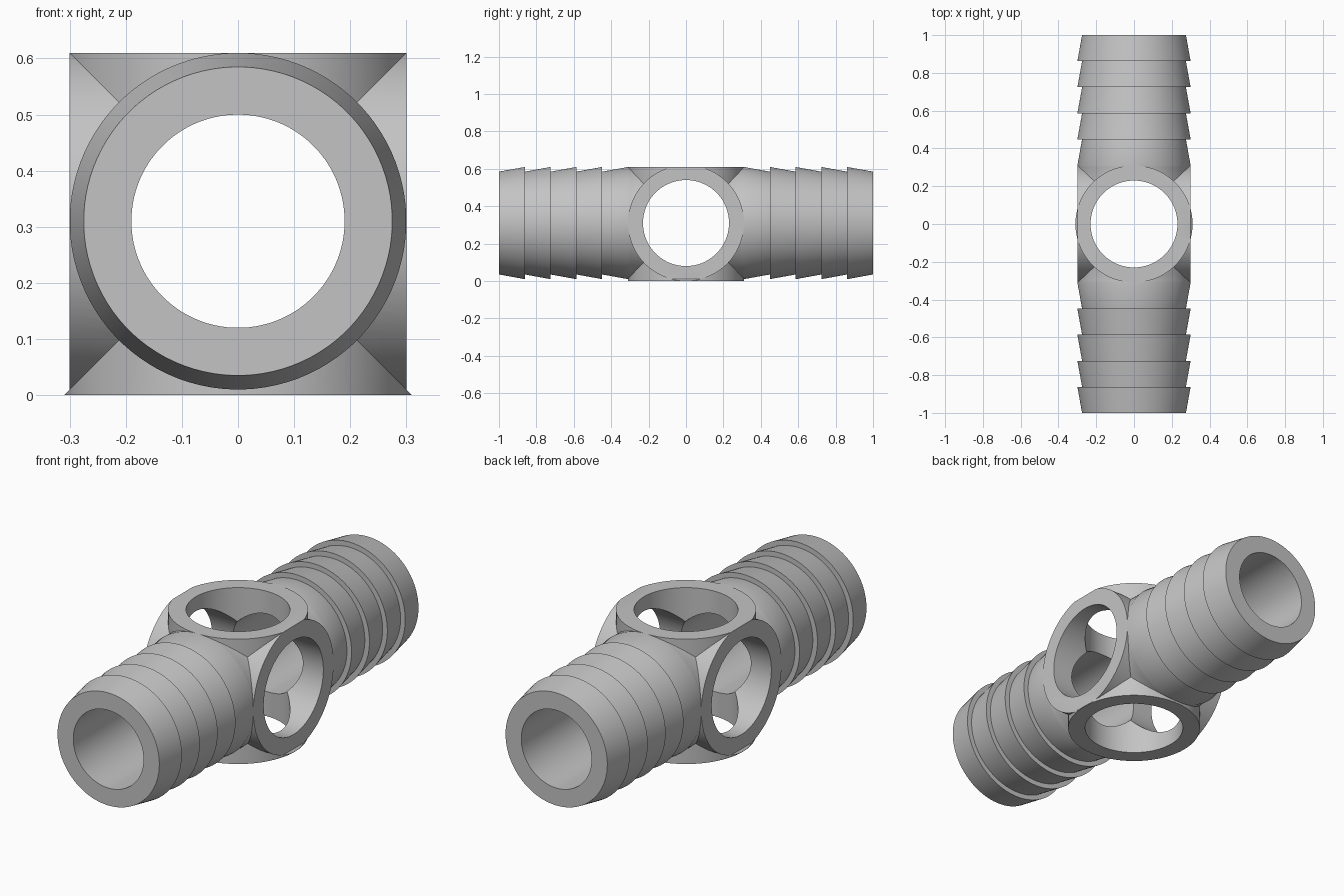
import bpy, bmesh, math
from mathutils import Matrix

SEG = 96
AXIS_Z = 0.31          # height of the pipe centre line
HUB_R, HUB_BORE = 0.31, 0.23
BARB_TIP, BARB_ROOT, PIPE_BORE = 0.30, 0.275, 0.19
BARBS = 5

cube = bpy.data.objects.get("Cube")
if cube:
    bpy.data.objects.remove(cube, do_unlink=True)

grey = bpy.data.materials.new("grey plastic")
grey.use_nodes = True
colour = (0.55, 0.55, 0.55, 1)
grey.diffuse_color = colour
grey.node_tree.nodes["Principled BSDF"].inputs["Base Color"].default_value = colour


def finish(name, bm):
    bmesh.ops.recalc_face_normals(bm, faces=bm.faces)
    mesh = bpy.data.meshes.new(name)
    bm.to_mesh(mesh)
    bm.free()
    mesh.materials.append(grey)
    obj = bpy.data.objects.new(name, mesh)
    obj.location.z = AXIS_Z
    bpy.context.collection.objects.link(obj)
    return obj


def turned(name, profile, axis):
    """Closed solid turned from (radius, distance) points around an axis."""
    bm = bmesh.new()
    rings = []
    for r, d in profile:
        rings.append([bm.verts.new((r * math.cos(a), r * math.sin(a), d))
                      for a in (2 * math.pi * (i + 0.5) / SEG for i in range(SEG))])
    for low, high in zip(rings, rings[1:]):
        for i in range(SEG):
            j = (i + 1) % SEG
            bm.faces.new((low[i], low[j], high[j], high[i]))
    bm.faces.new(rings[0][::-1])
    bm.faces.new(rings[-1])
    turn = {"x": Matrix.Rotation(math.pi / 2, 4, "Y"),
            "y": Matrix.Rotation(-math.pi / 2, 4, "X"),
            "z": Matrix.Identity(4)}[axis]
    bm.transform(turn)
    return finish(name, bm)


def rod(name, radius, half, axis):
    return turned(name, [(radius, -half), (radius, half)], axis)


def combine(target, tool, operation):
    mod = target.modifiers.new(operation.lower(), "BOOLEAN")
    mod.operation, mod.solver, mod.object = operation, "EXACT", tool
    bpy.context.view_layer.objects.active = target
    bpy.ops.object.modifier_apply(modifier=mod.name)
    bpy.data.objects.remove(tool, do_unlink=True)


# Hub: two crossing cylinders trimmed by a block with a slightly flared foot
fitting = rod("barbed_cross_fitting", HUB_R, 0.5, "x")
combine(fitting, rod("upright_hub", HUB_R, 0.5, "z"), "UNION")
bm = bmesh.new()
outline = [(-0.3, 0.3), (0.3, 0.3), (0.3, -0.3), (0.31, -0.31), (-0.31, -0.31), (-0.3, -0.3)]
face = bm.faces.new([bm.verts.new((x, -0.5, z)) for x, z in outline])
side = bmesh.ops.extrude_face_region(bm, geom=[face])
bmesh.ops.translate(bm, vec=(0, 1, 0),
                    verts=[v for v in side["geom"] if isinstance(v, bmesh.types.BMVert)])
combine(fitting, finish("hub_trim", bm), "INTERSECT")

# Barbed pipe: tapering rings stacked from the hub to each end
half = []
pitch = (1 - HUB_R) / BARBS
for i in range(BARBS):
    half += [(BARB_TIP, HUB_R + i * pitch), (BARB_ROOT, HUB_R + (i + 1) * pitch)]
core = BARB_TIP - 0.002
half.insert(0, (core, HUB_R - 0.01))
profile = [(r, -d) for r, d in reversed(half)] + half
combine(fitting, turned("barbed_pipe", profile, "y"), "UNION")

# Bores through all three directions
for axis, radius in (("x", HUB_BORE), ("z", HUB_BORE), ("y", PIPE_BORE)):
    combine(fitting, rod("bore_" + axis, radius, 1.2, axis), "DIFFERENCE")

# Smooth round walls, crisp rims
bpy.ops.object.select_all(action="DESELECT")
fitting.select_set(True)
bpy.context.view_layer.objects.active = fitting
bpy.ops.object.shade_smooth_by_angle(angle=math.radians(25))
